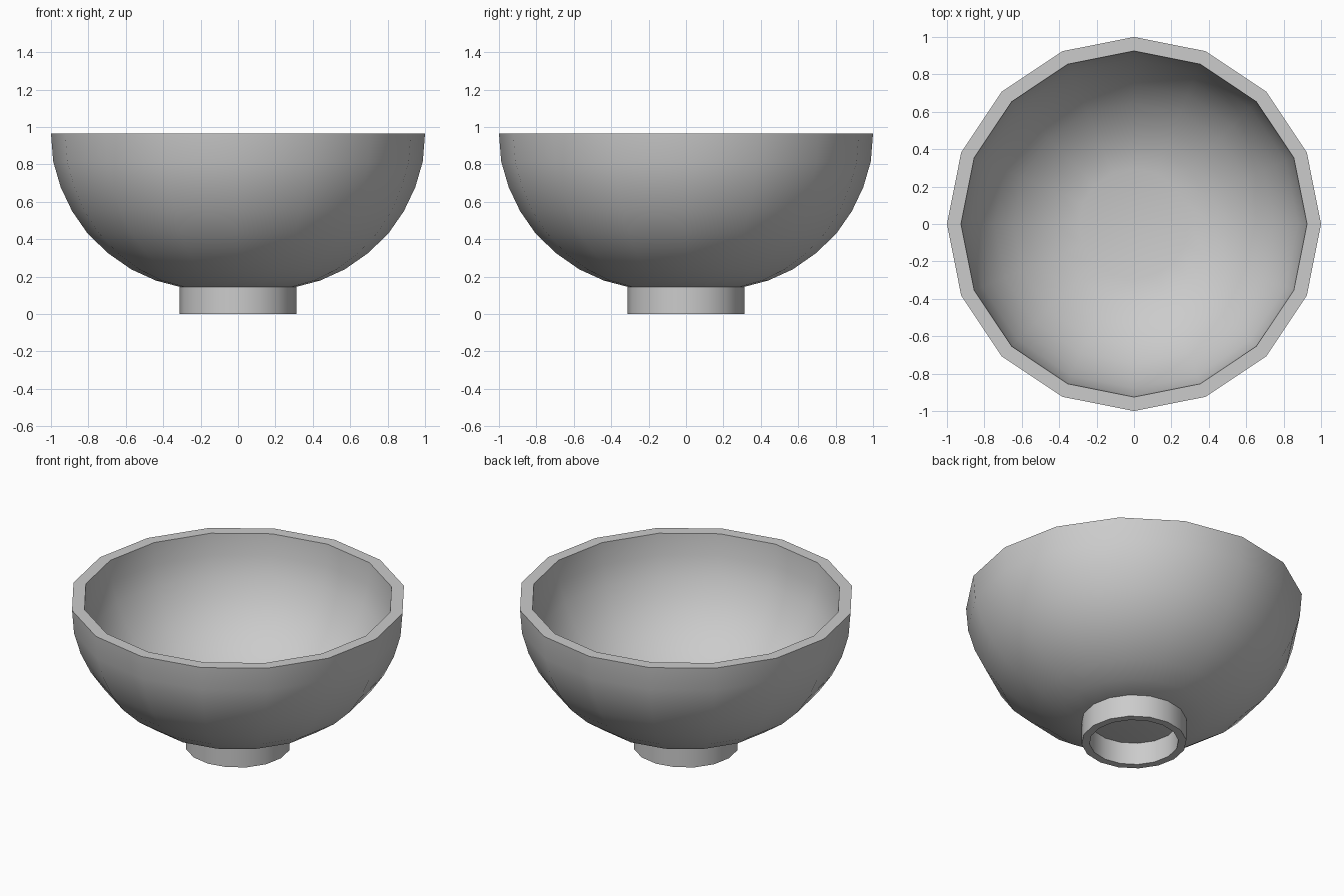
import bpy, bmesh, math
from mathutils import Vector

SIDES = 16
WALL = 0.075

cube = bpy.data.objects.get("Cube")
if cube:
    bpy.data.objects.remove(cube, do_unlink=True)

grey = bpy.data.materials.new("plain grey")
grey.use_nodes = True
colour = (0.6, 0.6, 0.6, 1)
grey.diffuse_color = colour
grey.node_tree.nodes["Principled BSDF"].inputs["Base Color"].default_value = colour


def lathe(name, profile):
    """Turn a (radius, height) profile around the z axis."""
    bm = bmesh.new()
    verts = [bm.verts.new((r, 0, z)) for r, z in profile]
    edges = [bm.edges.new(pair) for pair in zip(verts, verts[1:])]
    bmesh.ops.spin(bm, geom=verts + edges, cent=(0, 0, 0), axis=(0, 0, 1),
                   angle=math.tau, steps=SIDES, use_merge=True)
    bmesh.ops.remove_doubles(bm, verts=bm.verts, dist=0.0001)
    bmesh.ops.recalc_face_normals(bm, faces=bm.faces)
    mesh = bpy.data.meshes.new(name)
    bm.to_mesh(mesh)
    bm.free()
    mesh.materials.append(grey)
    obj = bpy.data.objects.new(name, mesh)
    bpy.context.collection.objects.link(obj)
    bpy.ops.object.select_all(action="DESELECT")
    obj.select_set(True)
    bpy.context.view_layer.objects.active = obj
    bpy.ops.object.shade_smooth_by_angle(angle=math.radians(30))
    return obj


# Outer wall of the bowl, from the rim down to the foot
outer = [Vector(p) for p in (
    (1, 0.965), (0.988, 0.815), (0.948, 0.678), (0.887, 0.55), (0.804, 0.43),
    (0.695, 0.325), (0.57, 0.238), (0.44, 0.179), (0.312, 0.145))]

# Inner wall, set in from the outer one by the wall thickness
inner = [Vector((1 - WALL, outer[0].y))]
for before, point, after in zip(outer, outer[1:], outer[2:]):
    along = (after - before).normalized()
    inner.append(point + WALL * Vector((along.y, -along.x)))
inner.append(Vector((0.295, outer[-1].y + WALL)))

base = Vector((0, outer[-1].y))
floor = Vector((0, inner[-1].y))
lathe("bowl", [base] + outer[::-1] + inner + [floor])

# Hollow foot ring
lathe("foot_ring", [(0.312, 0.145), (0.312, 0), (0.265, 0), (0.265, 0.145)])
